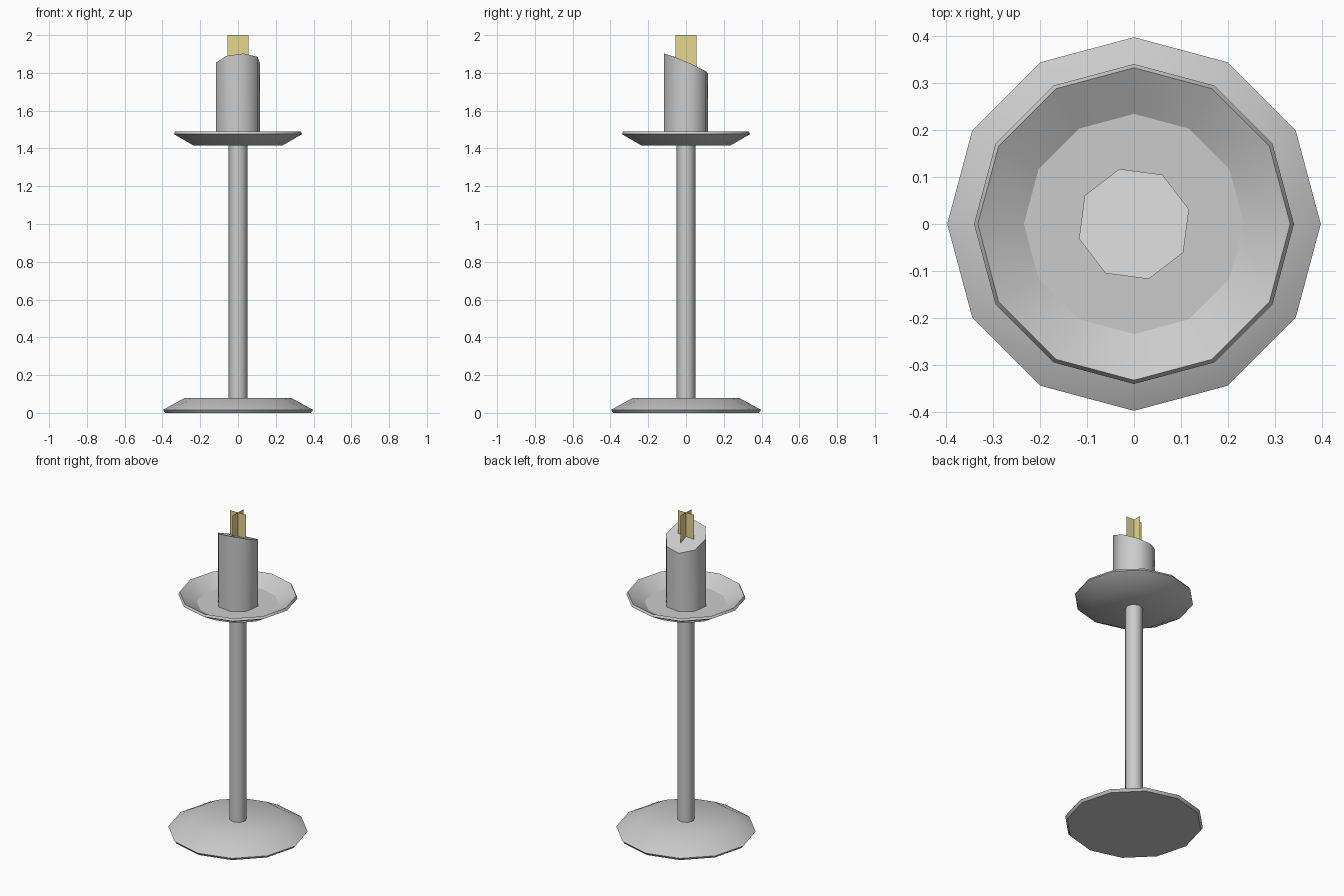
import bpy, bmesh
from math import sin, cos, pi, radians

if "Cube" in bpy.data.objects:
    bpy.data.objects.remove(bpy.data.objects["Cube"], do_unlink=True)


def make_material(name, rgb):
    mat = bpy.data.materials.new(name)
    mat.use_nodes = True
    colour = (*rgb, 1)
    mat.diffuse_color = colour
    mat.node_tree.nodes["Principled BSDF"].inputs["Base Color"].default_value = colour
    return mat


def add_object(name, bm, mat):
    mesh = bpy.data.meshes.new(name)
    bm.to_mesh(mesh)
    bm.free()
    mesh.materials.append(mat)
    obj = bpy.data.objects.new(name, mesh)
    bpy.context.collection.objects.link(obj)
    return obj


def smooth(obj, degrees):
    bpy.ops.object.select_all(action="DESELECT")
    obj.select_set(True)
    bpy.context.view_layer.objects.active = obj
    bpy.ops.object.shade_smooth_by_angle(angle=radians(degrees))


def lathe(name, profile, sides, mat, sharp, turn=0, top=None):
    """Turn (radius, height) points into a closed solid, capped at both ends."""
    bm = bmesh.new()
    rings = []
    for r, z in profile:
        angles = [radians(turn) + 2 * pi * i / sides for i in range(sides)]
        rings.append([bm.verts.new((r * cos(a), r * sin(a), z)) for a in angles])
    for low, high in zip(rings, rings[1:]):
        for i in range(sides):
            j = (i + 1) % sides
            bm.faces.new((low[i], low[j], high[j], high[i]))
    bm.faces.new(rings[0][::-1])
    bm.faces.new(rings[-1])
    if top:  # slanted upper cap
        for v in rings[-1]:
            v.co.z = top(v.co.x, v.co.y)
    obj = add_object(name, bm, mat)
    smooth(obj, sharp)
    return obj


grey = make_material("plain grey", (0.6, 0.6, 0.6))
straw = make_material("straw yellow", (0.80, 0.68, 0.28))

# Foot and stem
lathe("base", [(0.385, 0), (0.397, 0.016), (0.28, 0.08)], 12, grey, 40)
lathe("stem", [(0.05, 0.07), (0.05, 1.42)], 8, grey, 60)

# Drip dish: outer wall, rim, inner wall, floor
lathe("drip_dish", [(0.234, 1.415), (0.34, 1.476), (0.332, 1.49), (0.234, 1.432)],
      12, grey, 31)

# Candle with a slanted top
lathe("candle", [(0.121, 1.43), (0.121, 1.85)], 8, grey, 60, turn=15,
      top=lambda x, y: 1.85 + 0.08 * x - 0.43 * y)

# Wick: two crossed flat sheets
bm = bmesh.new()
for dx, dy in ((0.055, 0), (0, 0.055)):
    corners = ((-1, 1.75), (1, 1.75), (1, 2), (-1, 2))
    bm.faces.new([bm.verts.new((s * dx, s * dy, z)) for s, z in corners])
add_object("wick", bm, straw)
